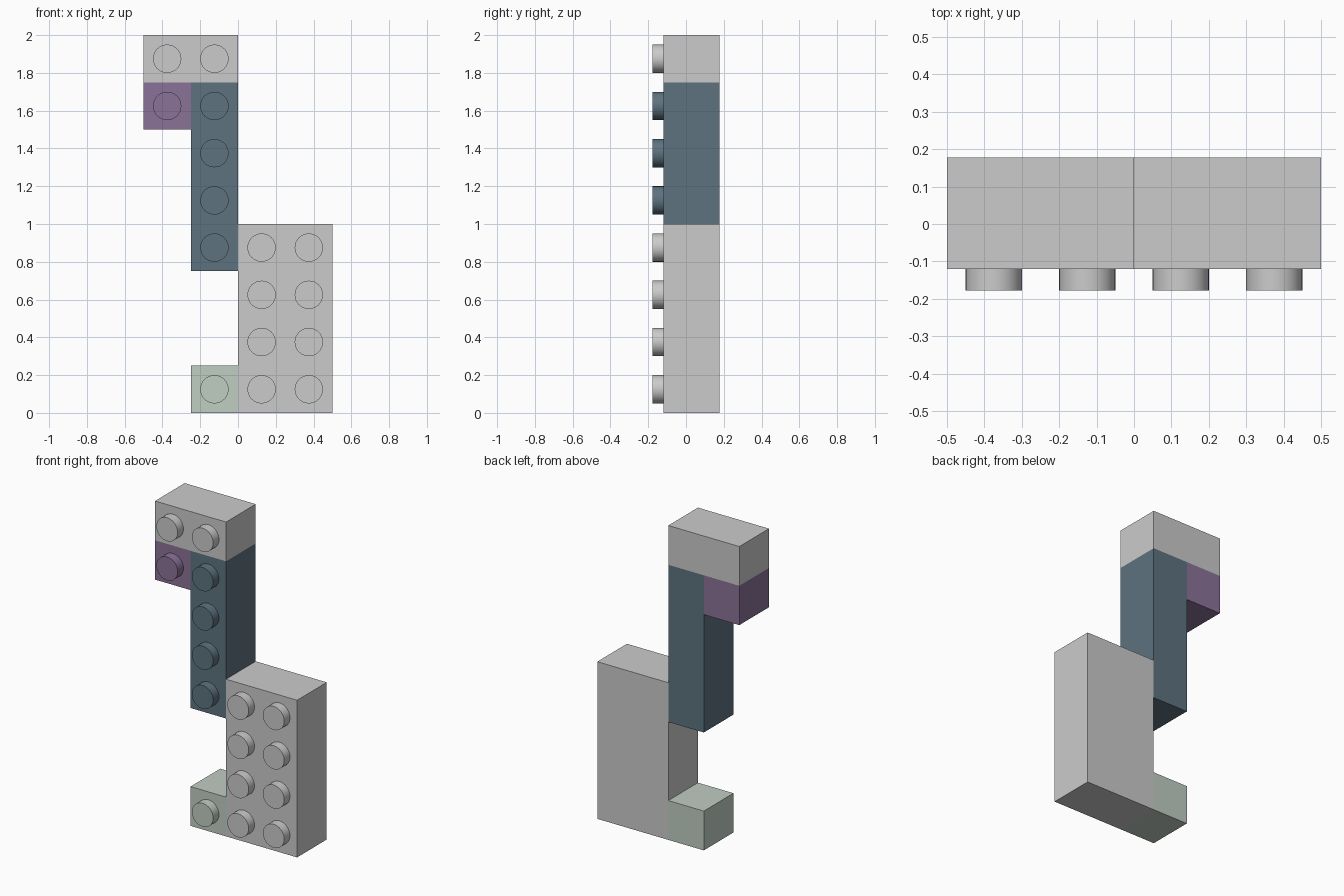
import bpy, bmesh
from mathutils import Matrix

if "Cube" in bpy.data.objects:
    bpy.data.objects.remove(bpy.data.objects["Cube"])

U = 0.25                                   # grid cell size
BACK, FACE, TIP = 0.178, -0.12, -0.178     # body back, body front, stud front
STUD_R, SEGMENTS = 0.075, 32


def brick(name, col, row, cols, rows, color=None):
    """Block of cols x rows cells, with one stud per cell on the front."""
    bm = bmesh.new()
    # body
    center = ((col + cols / 2) * U, (FACE + BACK) / 2, (row + rows / 2) * U)
    bmesh.ops.create_cube(bm, size=1, matrix=Matrix.Translation(center)
                          @ Matrix.Diagonal((cols * U, BACK - FACE, rows * U, 1)))
    # studs
    turn = Matrix.Rotation(1.5707963, 4, 'X')
    for c in range(cols):
        for r in range(rows):
            pos = ((col + c + 0.5) * U, (FACE + TIP) / 2, (row + r + 0.5) * U)
            bmesh.ops.create_cone(bm, cap_ends=True, segments=SEGMENTS,
                                  radius1=STUD_R, radius2=STUD_R, depth=FACE - TIP,
                                  matrix=Matrix.Translation(pos) @ turn)
    mesh = bpy.data.meshes.new(name)
    bm.to_mesh(mesh)
    bm.free()
    obj = bpy.data.objects.new(name, mesh)
    bpy.context.collection.objects.link(obj)
    if color:
        mat = bpy.data.materials.new(name + "_color")
        mat.diffuse_color = (*color, 1)
        mat.use_nodes = True
        mat.node_tree.nodes["Principled BSDF"].inputs["Base Color"].default_value = mat.diffuse_color
        mesh.materials.append(mat)
    bpy.ops.object.select_all(action='DESELECT')
    bpy.context.view_layer.objects.active = obj
    obj.select_set(True)
    bpy.ops.object.shade_smooth_by_angle()


# lower blocks
brick("base_block", 0, 0, 2, 4)
brick("foot_block", -1, 0, 1, 1, (0.53, 0.61, 0.545))
# upright column
brick("column_block", -1, 3, 1, 4, (0.11, 0.17, 0.215))
# upper blocks
brick("hanging_block", -2, 6, 1, 1, (0.255, 0.17, 0.315))
brick("top_left_block", -2, 7, 1, 1, (0.54, 0.56, 0.54))
brick("top_right_block", -1, 7, 1, 1, (0.56, 0.56, 0.575))
